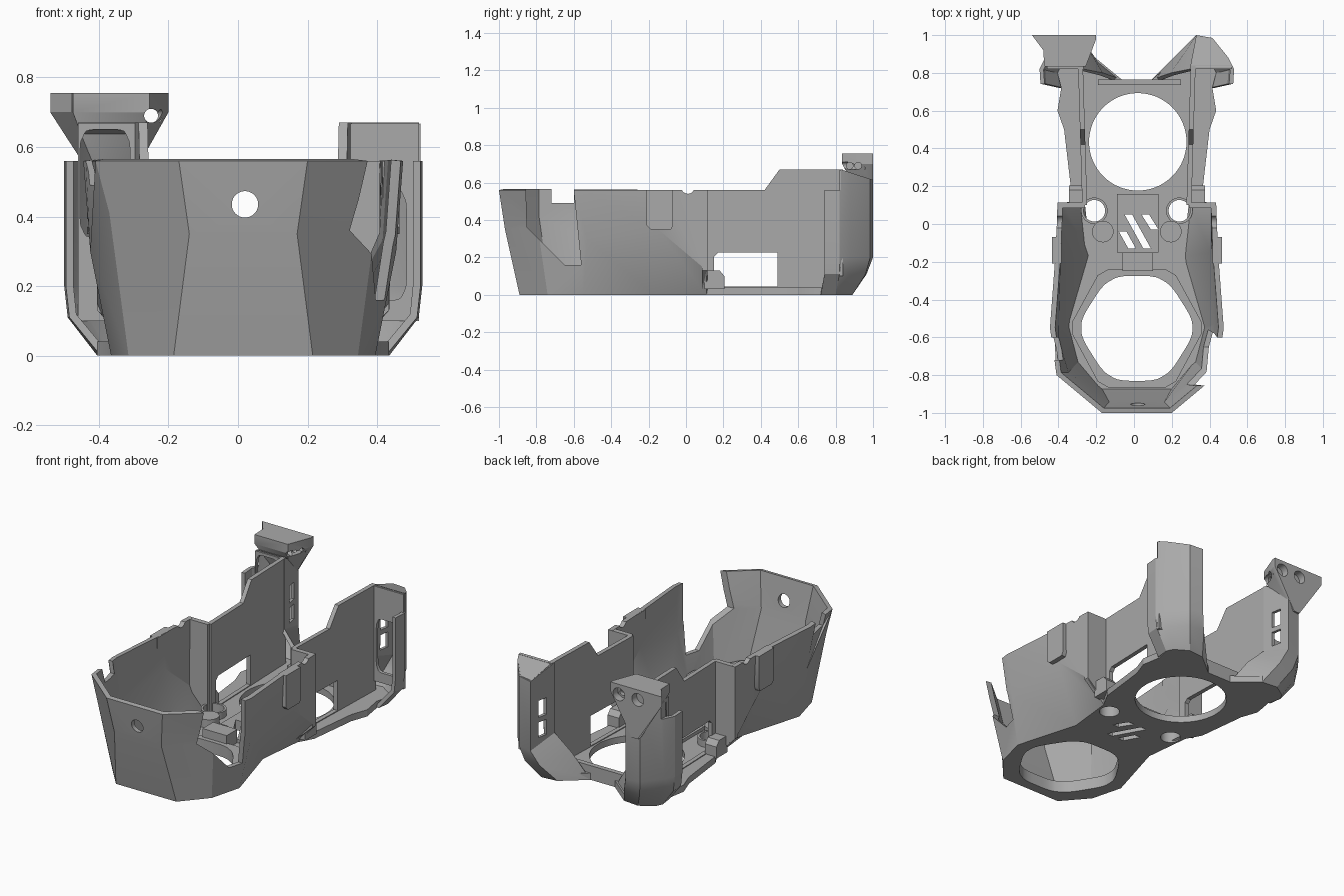
import bpy, bmesh, math

if "Cube" in bpy.data.objects:
    bpy.data.objects.remove(bpy.data.objects["Cube"], do_unlink=True)

CENTRE = 0.015
parts = []

grey = bpy.data.materials.new("plain_grey")
grey.use_nodes = True
grey.diffuse_color = (0.4, 0.4, 0.4, 1)
grey.node_tree.nodes["Principled BSDF"].inputs["Base Color"].default_value = (0.4, 0.4, 0.4, 1)


def finish(name, bm):
    mesh = bpy.data.meshes.new(name)
    bm.to_mesh(mesh)
    bm.free()
    mesh.materials.append(grey)
    obj = bpy.data.objects.new(name, mesh)
    bpy.context.scene.collection.objects.link(obj)
    parts.append(obj)
    return obj


def prism(name, outline, axis, low, high):
    """Extrude a flat outline along the named axis."""
    place = {"x": lambda a, b, d: (d, a, b),
             "y": lambda a, b, d: (a, d, b),
             "z": lambda a, b, d: (a, b, d)}[axis]
    bm = bmesh.new()
    face = bm.faces.new([bm.verts.new(place(a, b, low)) for a, b in outline])
    grown = bmesh.ops.extrude_face_region(bm, geom=[face])
    offset = place(0, 0, high - low)
    moved = [v for v in grown["geom"] if isinstance(v, bmesh.types.BMVert)]
    bmesh.ops.translate(bm, verts=moved, vec=offset)
    bmesh.ops.recalc_face_normals(bm, faces=bm.faces)
    return finish(name, bm)


def rect(a0, a1, b0, b1):
    return [(a0, b0), (a1, b0), (a1, b1), (a0, b1)]


def circle(a, b, radius, count=40):
    turn = math.tau / count
    return [(a + radius * math.cos(i * turn), b + radius * math.sin(i * turn))
            for i in range(count)]


def rounded(outline, passes, share):
    """Round an outline by repeated corner cutting."""
    for _ in range(passes):
        smooth = []
        for (ax, ay), (bx, by) in zip(outline, outline[1:] + outline[:1]):
            for t in (share, 1 - share):
                smooth.append((ax + (bx - ax) * t, ay + (by - ay) * t))
        outline = smooth
    return outline


def apply_modifiers(obj):
    bpy.context.view_layer.update()
    graph = bpy.context.evaluated_depsgraph_get()
    obj.data = bpy.data.meshes.new_from_object(obj.evaluated_get(graph))
    obj.modifiers.clear()


def cut(obj, outline, axis, low, high):
    """Remove a prism from an object."""
    cutter = prism("cutter", outline, axis, low, high)
    cutter.hide_render = True
    mod = obj.modifiers.new("cut", "BOOLEAN")
    mod.operation = "DIFFERENCE"
    mod.solver = "EXACT"
    mod.object = cutter
    apply_modifiers(obj)
    parts.remove(cutter)
    bpy.data.objects.remove(cutter, do_unlink=True)


def loft(name, rings, closed=False, thickness=None):
    """Skin a stack of rings, either as a solid or as a thin open wall."""
    bm = bmesh.new()
    rows = [[bm.verts.new(p) for p in ring] for ring in rings]
    count = len(rows[0])
    for lower, upper in zip(rows, rows[1:]):
        for i in range(count if closed else count - 1):
            j = (i + 1) % count
            bm.faces.new((lower[i], upper[i], upper[j], lower[j]))
    if closed:
        bm.faces.new(rows[0])
        bm.faces.new(rows[-1])
        bmesh.ops.recalc_face_normals(bm, faces=bm.faces)
    obj = finish(name, bm)
    if thickness:
        mod = obj.modifiers.new("wall", "SOLIDIFY")
        mod.thickness = thickness
        mod.offset = -1
        apply_modifiers(obj)
        for v in obj.data.vertices:
            v.co.z = max(v.co.z, 0)
    return obj


def both_sides(points):
    """Half outline plus its mirror image."""
    right = [(CENTRE + p[0], *p[1:]) for p in points]
    left = [(CENTRE - p[0], *p[1:]) for p in reversed(points)]
    return right + left


def span(side, a, b):
    """Ordered x range on one side of the centre line."""
    return sorted((CENTRE + side * a, CENTRE + side * b))


def crest(y):
    """Post top height, falling towards the back."""
    return .67 - max(0, y - .83) * .33


# Faceted front bowl
top = [(.42, .11, .56), (.43, -.15, .56), (.46, -.55, .56), (.425, -.80, .56), (.185, -1, .56)]
middle = [(.42, .11, .13), (.42, -.15, .35), (.44, -.53, .30), (.385, -.80, .41), (.155, -.968, .35)]
bottom = [(.30, .11, 0), (.27, -.17, 0), (.38, -.55, 0), (.33, -.74, 0), (.20, -.89, 0)]
bowl = loft("front_bowl", [both_sides(r) for r in (bottom, middle, top)], thickness=.028)
side_opening = [(-.86, .7), (-.85, .36), (-.65, .16), (-.56, .16), (-.6, .56), (-.6, .7)]
cut(bowl, side_opening, "x", .2, .7)
cut(bowl, rect(-.72, -.6, .49, .7), "x", -.7, -.3)
cut(bowl, circle(.01, .575, .035), "x", -.7, .7)
cut(bowl, circle(.02, .435, .038), "y", -1.1, -.8)

# Floor plate with its openings
floor_half = [(.20, -.89), (.33, -.74), (.38, -.55), (.27, -.17), (.30, .11), (.35, .2),
              (.385, .5), (.42, .6), (.40, .72), (.42, .8), (.40, .84), (.32, .89),
              (.22, .88), (.08, .765)]
floor = prism("floor_plate", both_sides(floor_half), "z", 0, .04)
hexagon = both_sides([(.15, -.83), (.325, -.55), (.15, -.275)])
front_hole = rounded(hexagon, 3, .18)
rear_hole = circle(.02, .435, .258, 64)
cut(floor, front_hole, "z", -.1, .2)
cut(floor, rear_hole, "z", -.1, .2)

# Raised rim around the front opening
rim_outline = rounded(both_sides([(.19, -.865), (.36, -.55), (.19, -.24)]), 1, .1)
rim = prism("front_rim", rim_outline, "z", .005, .07)
cut(rim, front_hole, "z", -.1, .2)

# Vent panel with slanted slots
vent = prism("vent_panel", rect(-.09, .13, -.15, .16), "z", .02, .06)
for x0, y0, x1, y1 in [(-.08, -.04, -.03, -.13), (-.05, .05, .05, -.13), (.04, .05, .09, -.03)]:
    slot = [(x0, y0), (x0 + .04, y0), (x1 + .04, y1), (x1, y1)]
    for target in (floor, vent):
        cut(target, slot, "z", -.1, .2)
prism("front_bracket", rect(-.06, .10, -.25, -.15), "z", .02, .12)

# Low wall between the rear corners
prism("rear_lip", rect(-.19, .25, .735, .765), "z", .02, .085)

for side, word in ((1, "left"), (-1, "right")):
    # Screw bosses
    bx = CENTRE + side * .225
    boss = prism(word + "_boss", circle(bx, .07, .07), "z", .01, .08)
    for target in (floor, boss):
        cut(target, circle(bx, .07, .057), "z", -.1, .2)
    prism(word + "_stud", circle(CENTRE + side * .18, -.04, .057), "z", .02, .09)

    # Thin rear side wall, splayed slightly outward, with a window
    wall = prism(word + "_rear_wall",
                 [(.10, .03), (.84, .03), (.84, .67), (.5, .67), (.42, .56), (.10, .56)],
                 "x", *span(side, .272, .298))
    window = [(.15, .045), (.49, .045), (.49, .225), (.17, .225), (.15, .205)]
    cut(wall, window, "x", -.7, .7)
    for v in wall.data.vertices:
        v.co.x += side * .03 * (v.co.y - .4)

    # Step from the bowl to the rear wall
    step = [(.275, .03), (.31, .03), (.42, .13), (.42, .56), (.275, .56)]
    prism(word + "_step", [(CENTRE + side * x, z) for x, z in step], "y", .085, .115)
    prism(word + "_step_foot", [(.1, .03), (.205, .03), (.205, .1), (.18, .13), (.1, .13)],
          "x", *span(side, .285, .36))
    clip = [(-.21, .37), (-.19, .35), (-.08, .35), (-.07, .37), (-.07, .56), (-.21, .56)]
    prism(word + "_side_clip", clip, "x", *span(side, .40, .45))

    # Hollow rear post, tapering in to the floor with a raised inner flare
    base = [(.08, .765), (.22, .88), (.32, .89), (.40, .84), (.42, .80), (.41, .72)]
    flare = [(.18, .80), (.28, .965), (.38, .96), (.465, .87), (.505, .82), (.50, .74)]
    full = [(.28, .82), (.315, 1), (.40, .985), (.485, .88), (.515, .82), (.51, .74)]
    rings = []
    for outline, inner, z in ((base, 0, 0), (flare, .15, .11), (full, .25, .2), (full, None, None)):
        ring = [(CENTRE + side * x, y, crest(y) if z is None else z) for x, y in outline]
        if inner is not None:
            ring[0] = (*ring[0][:2], inner)
        rings.append(ring if side > 0 else ring[::-1])
    post = loft(word + "_rear_post", rings, thickness=.022)
    trim_x, trim_y = (.40, .83) if side > 0 else (.475, .95)
    cut(post, rect(.7, trim_y, .56, .8), "x", *span(side, trim_x, .7))
    for z0, z1 in ((.26, .35), (.38, .48)):
        cut(post, rect(.88, .94, z0, z1), "x", *span(side, .25, .37))

    # Sloping cap closing the post
    lid_edge = .505 if side > 0 else .475
    lid = [(.29, .83), (.315, .99), (.395, .98), (min(lid_edge, .48), .88), (lid_edge, .83)]
    loft(word + "_post_cap", [[(CENTRE + side * x, y, crest(y) - drop) for x, y in lid]
                              for drop in (.02, 0)], closed=True)

    # Front wall of the post with a rounded opening
    front = prism(word + "_post_front", rect(*span(side, .29, lid_edge), .1, .668),
                  "y", .82, .84)
    low, high = (.16, .48) if side > 0 else (.34, .65)
    opening = rounded(rect(*span(side, .325, .47), low, high), 3, .13)
    cut(front, opening, "y", .7, .9)

# Flared head on top of one post
wide = [(-.54, 1), (-.2, 1), (-.2, .98), (-.255, .835), (-.475, .835), (-.48, .92)]
tip = [(-.38, 1), (-.34, 1), (-.335, .99), (-.335, .96), (-.385, .96), (-.385, .98)]
head = loft("post_head", [[(x, y, z) for x, y in ring]
                          for ring, z in ((tip, .46), (wide, .70), (wide, .755))], closed=True)
for x in (-.255, -.38):
    cut(head, circle(x, .695, .038), "y", .955, 1.1)
cut(head, circle(-.25, .69, .02), "y", .7, 1.1)
for y in (.875, .92):
    cut(head, circle(y, .69, .018), "x", -.31, -.1)

# Smooth shading with crisp edges
bpy.ops.object.select_all(action="DESELECT")
for obj in parts:
    obj.select_set(True)
bpy.context.view_layer.objects.active = parts[0]
bpy.ops.object.shade_smooth_by_angle(angle=math.radians(28))
